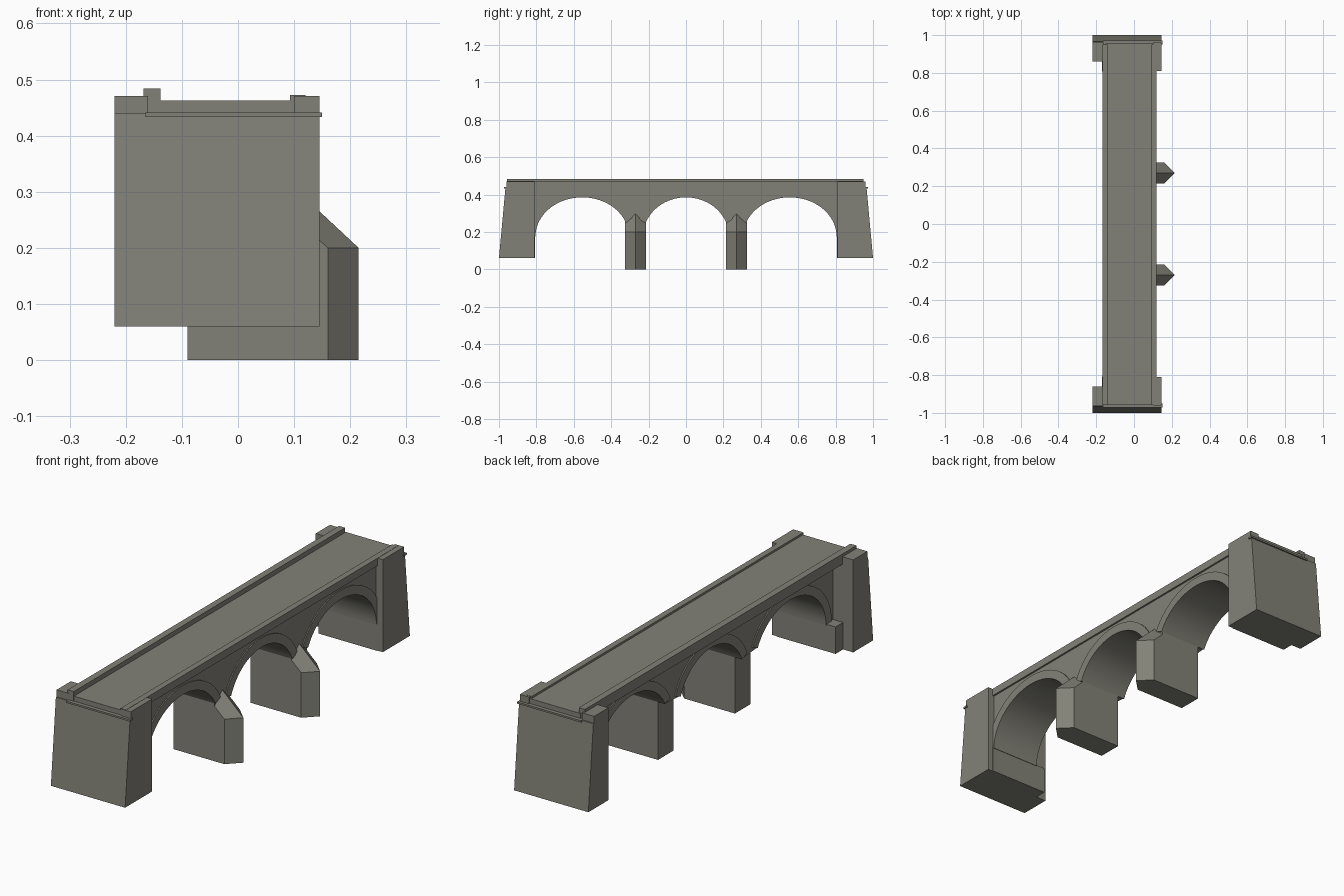
import bpy, bmesh, math

cube = bpy.data.objects.get("Cube")
if cube:
    bpy.data.objects.remove(cube, do_unlink=True)

stone = bpy.data.materials.new("grey stone")
stone.use_nodes = True
colour = (0.225, 0.222, 0.187, 1)
stone.diffuse_color = colour
bsdf = next(n for n in stone.node_tree.nodes if n.type == 'BSDF_PRINCIPLED')
bsdf.inputs["Base Color"].default_value = colour
bsdf.inputs["Roughness"].default_value = 0.9


def finish(name, bm, smooth=False):
    bmesh.ops.recalc_face_normals(bm, faces=bm.faces)
    mesh = bpy.data.meshes.new(name)
    bm.to_mesh(mesh)
    bm.free()
    mesh.materials.append(stone)
    obj = bpy.data.objects.new(name, mesh)
    bpy.context.collection.objects.link(obj)
    if smooth:
        bpy.ops.object.select_all(action='DESELECT')
        obj.select_set(True)
        bpy.context.view_layer.objects.active = obj
        bpy.ops.object.shade_smooth_by_angle(angle=math.radians(30))
    return obj


def extrude(name, points, x0, x1, smooth=False):
    """Extrude a (y, z) outline along x."""
    bm = bmesh.new()
    face = bm.faces.new([bm.verts.new((x0, y, z)) for y, z in points])
    ext = bmesh.ops.extrude_face_region(bm, geom=[face])
    verts = [v for v in ext["geom"] if isinstance(v, bmesh.types.BMVert)]
    bmesh.ops.translate(bm, verts=verts, vec=(x1 - x0, 0, 0))
    return finish(name, bm, smooth)


def box(name, x0, x1, y0, y1, z0, z1):
    return extrude(name, [(y0, z0), (y1, z0), (y1, z1), (y0, z1)], x0, x1)


def hull(name, points):
    bm = bmesh.new()
    for p in points:
        bm.verts.new(p)
    bmesh.ops.convex_hull(bm, input=bm.verts)
    return finish(name, bm)


SPRING, RISE, STEPS = 0.175, 0.21, 32
LEFT, RIGHT = -0.12, 0.112
PIER_IN, PIER_OUT, PIER_MID = 0.215, 0.325, 0.27
# centre, half span, lower and upper y limits, ring limits
ARCHES = [(-0.555, 0.25, -0.805, -PIER_OUT, -0.85, -PIER_MID),
          (0, 0.23, -PIER_IN, PIER_IN, -PIER_MID, PIER_MID),
          (0.555, 0.25, PIER_OUT, 0.805, PIER_MID, 0.85)]


def arc(c, a, lo, hi, grow=0.0):
    start = math.acos(max(-1, (lo - c) / a))
    end = math.acos(min(1, (hi - c) / a))
    angles = [start + (end - start) * i / STEPS for i in range(STEPS + 1)]
    return [(c + (a + grow) * math.cos(t),
             SPRING + (RISE + grow) * math.sin(t)) for t in angles]


# Arched body with its spandrels
outline = [(-0.94, 0.46), (-0.94, SPRING)]
for c, a, lo, hi, _, _ in ARCHES:
    outline += arc(c, a, lo, hi)
outline += [(0.94, SPRING), (0.94, 0.46)]
extrude("arched_body", outline, LEFT, RIGHT, True)

# Slightly raised arch rings on both sides
for i, (c, a, lo, hi, rlo, rhi) in enumerate(ARCHES):
    outer = [(min(max(y, rlo), rhi), z) for y, z in arc(c, a, lo, hi, 0.04)]
    ring = arc(c, a, lo, hi) + outer[::-1]
    for side, x0, x1 in (("left", RIGHT - 0.01, RIGHT + 0.005),
                         ("right", LEFT - 0.005, LEFT + 0.01)):
        extrude(f"arch_ring_{side}_{i + 1}", ring, x0, x1, True)

# Piers with pointed cutwaters and sloped caps
for label, yc in (("front", -PIER_MID), ("back", PIER_MID)):
    w = 0.055
    plan = [(-0.09, yc - w), (0.16, yc - w), (0.215, yc),
            (0.16, yc + w), (-0.09, yc + w)]
    hull(f"{label}_pier", [(x, y, z) for x, y in plan for z in (0, 0.2)])
    box(f"{label}_pier_neck", -0.09, RIGHT, yc - w, yc + w, 0.19, 0.265)
    cap = [(0.215, yc, 0.2), (0.11, yc, 0.298), (0.11, yc, 0.2)]
    for s in (-w, w):
        cap += [(0.16, yc + s, 0.2), (0.11, yc + s, 0.246), (0.11, yc + s, 0.2)]
    hull(f"{label}_cutwater_cap", cap)

# Roadway and kerbs
box("roadway", -0.15, 0.1, -0.955, 0.955, 0.44, 0.463)
box("right_kerb", -0.168, -0.138, -0.957, 0.95, 0.438, 0.484)
box("left_kerb", 0.093, 0.12, -0.957, 0.95, 0.438, 0.472)

# Battered end abutments, mirrored front and back
for label, s in (("front", -1), ("back", 1)):
    def block(name, inner, x0, x1):
        pts = [(1, 0.06), (inner, 0.06), (inner, 0.44), (0.965, 0.44)]
        extrude(f"{label}_{name}", [(s * y, z) for y, z in pts], x0, x1)

    def slab(name, x0, x1, y0, y1, z0, z1):
        box(f"{label}_{name}", x0, x1, min(s * y0, s * y1),
            max(s * y0, s * y1), z0, z1)

    block("abutment", 0.86, -0.22, 0.145)
    block("left_wing", 0.81, 0.09, 0.145)
    slab("pedestal", -0.17, 0.12, 0.807, 0.9, 0.06, 0.18)
    slab("left_cap", 0.1, 0.145, 0.81, 0.96, 0.438, 0.471)
    slab("right_cap", -0.22, -0.16, 0.86, 0.96, 0.438, 0.471)
    slab("end_ledge", -0.165, 0.15, 0.95, 0.972, 0.433, 0.441)
